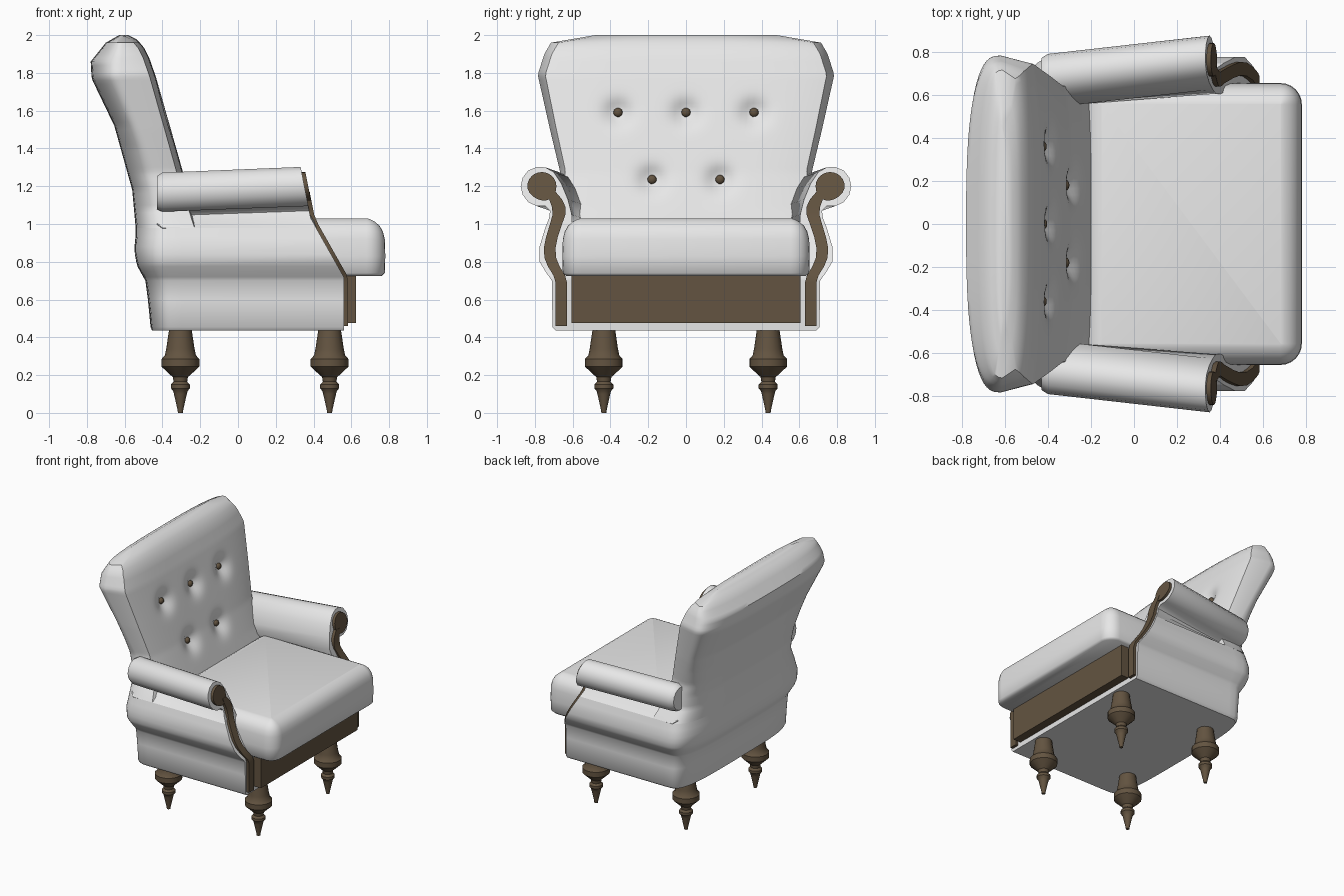
import bpy, bmesh, math

if "Cube" in bpy.data.objects:
    bpy.data.objects.remove(bpy.data.objects["Cube"])


def material(name, rgb):
    m = bpy.data.materials.new(name)
    m.diffuse_color = (*rgb, 1)
    m.use_nodes = True
    m.node_tree.nodes["Principled BSDF"].inputs["Base Color"].default_value = m.diffuse_color
    return m


FABRIC = material("light grey fabric", (0.8, 0.8, 0.8))
WOOD = material("dark brown wood", (0.125, 0.088, 0.052))


def lerp(table, z):
    """Piecewise linear lookup in a list of (z, value)."""
    if z <= table[0][0]:
        return table[0][1]
    for (a, va), (b, vb) in zip(table, table[1:]):
        if z <= b:
            return va + (vb - va) * (z - a) / (b - a)
    return table[-1][1]


def loft(name, rings, mat, angle=40):
    """Skin a list of equal-length rings and cap both ends."""
    bm = bmesh.new()
    rows = [[bm.verts.new(p) for p in r] for r in rings]
    n = len(rows[0])
    for a, b in zip(rows, rows[1:]):
        for i in range(n):
            bm.faces.new((a[i], a[(i + 1) % n], b[(i + 1) % n], b[i]))
    bm.faces.new(rows[0])
    bm.faces.new(rows[-1])
    bmesh.ops.recalc_face_normals(bm, faces=bm.faces)
    me = bpy.data.meshes.new(name)
    bm.to_mesh(me)
    bm.free()
    me.polygons.foreach_set("use_smooth", [True] * len(me.polygons))
    me.set_sharp_from_angle(angle=math.radians(angle))
    me.materials.append(mat)
    ob = bpy.data.objects.new(name, me)
    bpy.context.collection.objects.link(ob)
    return ob


def box(name, lo, hi, mat):
    ring = lambda z: [(lo[0], lo[1], z), (hi[0], lo[1], z), (hi[0], hi[1], z), (lo[0], hi[1], z)]
    return loft(name, [ring(lo[2]), ring(hi[2])], mat)


# Side-view tables: slanted arm front, backrest front, rear, half width
ARM_FRONT = [(.44, .56), (.72, .56), (1.03, .385), (1.31, .33)]
BACK_FRONT = [(.98, -.19), (1.27, -.29), (1.5, -.355), (1.78, -.435), (1.88, -.47), (1.94, -.5),
              (1.98, -.54), (2.0, -.58)]
REAR = [(.435, -.455), (.46, -.465), (.69, -.485), (.78, -.535), (.86, -.55), (.96, -.54),
        (1.18, -.56), (1.52, -.655), (1.77, -.775), (1.86, -.78), (1.96, -.7), (2.0, -.63)]
WIDTH = [(.435, .69), (.455, .707), (.7, .71), (.75, .745), (.8, .775), (.88, .775), (.98, .745),
         (1.08, .68), (1.27, .665), (1.5, .72), (1.79, .785), (1.9, .75), (1.96, .715), (2.0, .48)]
WIDEST_X = [(.44, -.3), (.98, -.3), (1.27, -.42), (1.78, -.62), (2.0, -.61)]
BUTTONS = [(-.36, 1.59), (0, 1.59), (.36, 1.59), (-.18, 1.235), (.18, 1.235)]


def backrest_x(y, z):
    """Padded backrest front with tufted dimples."""
    x = lerp(BACK_FRONT, z) - .04 * (abs(y) / lerp(WIDTH, z)) ** 4
    for by, bz in BUTTONS:
        x -= .05 * math.exp(-((y - by) ** 2 + (z - bz) ** 2) / .0045)
    return x


def body_ring(z, upper):
    w, xb, xc = lerp(WIDTH, z), lerp(REAR, z), lerp(WIDEST_X, z)
    wf = w - lerp([(1.0, 0), (1.3, .03), (1.8, .04)], z)
    e = 2 / lerp([(.9, 4), (1.4, 2.8)], z)
    ring = []
    for i in range(49):
        y = wf * (i / 24 - 1)
        ring.append((backrest_x(y, z) if upper else lerp(ARM_FRONT, z), y, z))
    for i in range(33):
        t = math.pi * i / 32
        c, s = math.cos(t), max(0, math.sin(t))
        ring.append((xc - (xc - xb) * s ** e, math.copysign(w * abs(c) ** e, c), z))
    return ring


# Upholstered body: base with side bulge, stepping back to the tufted backrest
rings = [body_ring(z, False) for z in (.435, .455, .6, .7, .72, .75, .775, .8, .84, .88, .93, .98)]
rings += [body_ring(.98 + .92 * i / 46, True) for i in range(47)]
rings += [body_ring(z, True) for z in (1.93, 1.96, 1.98, 1.992, 2.0)]
loft("body_and_backrest", rings, FABRIC)

# Seat cushion: rounded rectangle layers
def cushion_ring(z, inset):
    pts, r = [], .1
    for cx, cy, a in ((.78 - r, .655 - r, 0), (-.25 + r, .655 - r, 90),
                      (-.25 + r, -.655 + r, 180), (.78 - r, -.655 + r, 270)):
        for k in range(7):
            t = math.radians(a + 15 * k)
            pts.append((cx + (r - inset) * math.cos(t), cy + (r - inset) * math.sin(t), z))
    return pts


loft("seat_cushion", [cushion_ring(z, i) for z, i in (
    (.725, .02), (.74, .003), (.83, 0), (.92, .003), (.96, .013), (.99, .03),
    (1.012, .055), (1.025, .08), (1.03, .098))], FABRIC, 50)

# Front rail between the arms
box("front_rail", (.5, -.605, .475), (.625, .605, .725), WOOD)

# Arm cross-section (y, z) with the rolled top
ARM = [(.69, .93), (.745, .98), (.725, 1.03), (.72, 1.07), (.745, 1.095), (.79, 1.095), (.835, 1.115),
       (.865, 1.155), (.875, 1.2), (.865, 1.245), (.835, 1.283), (.79, 1.302), (.745, 1.3),
       (.7, 1.275), (.66, 1.215), (.625, 1.13), (.605, 1.05), (.6, .93)]
# Carved trim centre line (y, z, half width)
TRIM = [(.66, .46, .03), (.66, .69, .03), (.672, .73, .031), (.7, .775, .031), (.718, .82, .031),
        (.722, .87, .031), (.71, .93, .031), (.688, 1.0, .032), (.672, 1.05, .034),
        (.674, 1.09, .036), (.69, 1.13, .034), (.712, 1.17, .022)]


def arm_ring(side, back, x_end=0, scale=1):
    ring = []
    for y, z in ARM:
        y, z = .75 + (y - .75) * scale, 1.18 + (z - 1.18) * scale
        k = min(1, max(0, (z - .98) / .1)) * back
        x = lerp(ARM_FRONT, z) if not back else x_end
        ring.append((x, side * (y - .085 * k), z - .03 * k))
    return ring


for side, tag in ((1, "left"), (-1, "right")):
    loft("arm_" + tag, [arm_ring(side, 0), arm_ring(side, 1, -.4), arm_ring(side, 1, -.43, .85)], FABRIC, 50)

    # Wooden S-shaped trim on the arm front
    rings = []
    for y, z, h in TRIM:
        x = lerp(ARM_FRONT, z)
        rings.append([(x - .02, side * (y - h), z), (x + .022, side * (y - h), z),
                      (x + .022, side * (y + h), z), (x - .02, side * (y + h), z)])
    loft("arm_trim_" + tag, rings, WOOD)

    # Scroll end of the trim
    rings = []
    for dx in (-.02, .02):
        ring = []
        for k in range(24):
            t = math.tau * k / 24
            y, z = .763 + .077 * math.cos(t), 1.2 + .075 * math.sin(t)
            if math.sin(t) < 0:
                z += .012 * max(0, -math.sin(t)) * math.cos(t)
            ring.append((lerp(ARM_FRONT, z) + dx, side * y, z))
        rings.append(ring)
    loft("arm_scroll_" + tag, rings, WOOD)

# Turned legs
LEG = [(0, .013), (.02, .016), (.1, .034), (.115, .038), (.13, .05), (.15, .05), (.165, .036),
       (.19, .04), (.2, .052), (.245, .1), (.285, .1), (.305, .082), (.335, .076), (.345, .074), (.44, .06)]
for x, name in ((-.305, "rear_leg"), (.485, "front_leg")):
    for y in (-.435, .435):
        loft(name, [[(x + r * math.cos(math.tau * k / 16), y + r * math.sin(math.tau * k / 16), z)
                     for k in range(16)] for z, r in LEG], WOOD, 35)

# Tuft buttons
for y, z in BUTTONS:
    x = backrest_x(y, z) + .008
    loft("button", [[(x + .02 * math.cos(a), y + .025 * math.sin(a) * math.cos(math.tau * k / 10),
                      z + .025 * math.sin(a) * math.sin(math.tau * k / 10)) for k in range(10)]
                    for a in (.25, .7, 1.15, 1.6, 2.3)], WOOD)
